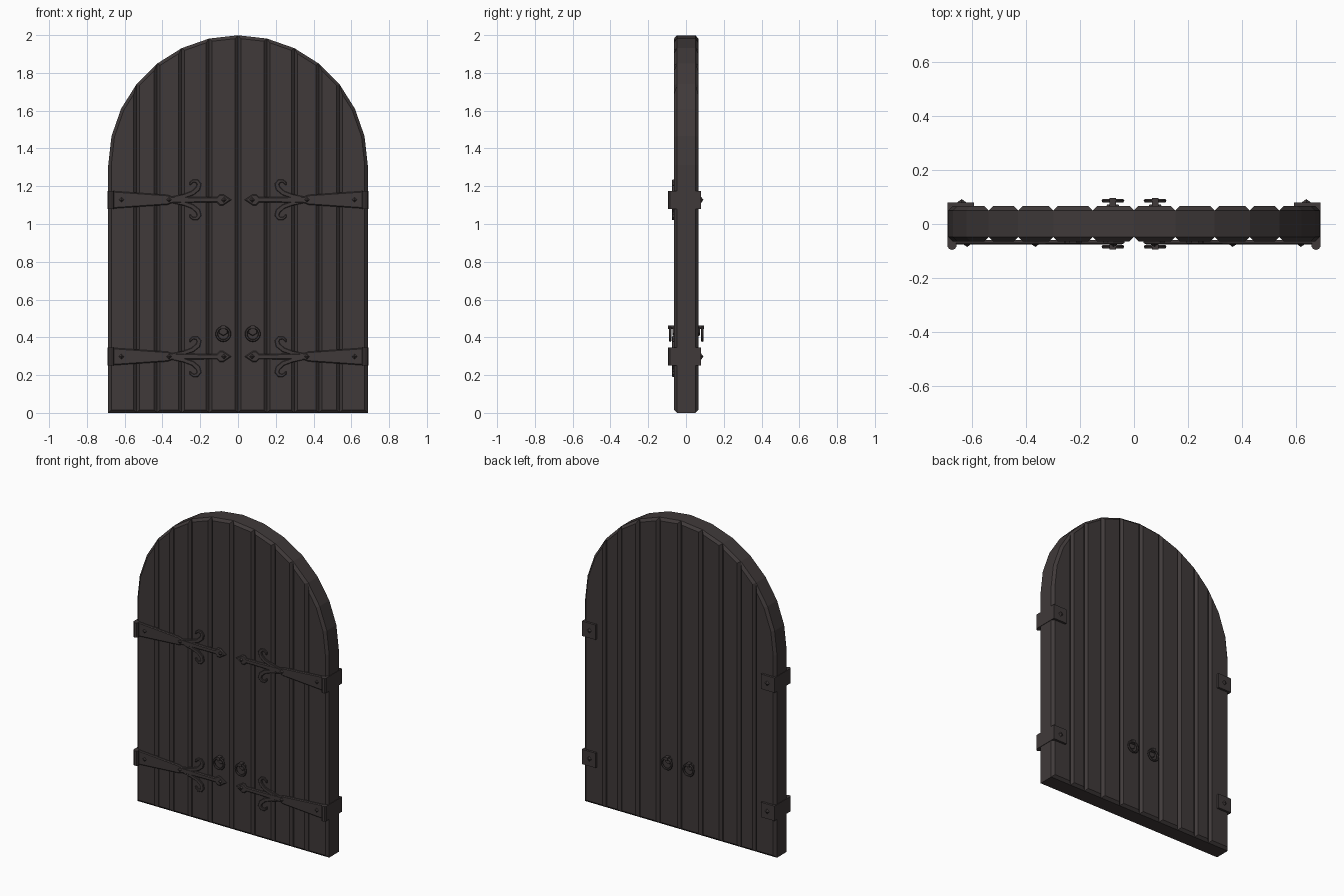
import bpy, bmesh, math
from mathutils import Matrix, Vector

if "Cube" in bpy.data.objects:
    bpy.data.objects.remove(bpy.data.objects["Cube"])

mat = bpy.data.materials.new("dark_brown")
mat.diffuse_color = (0.050, 0.041, 0.041, 1)
mat.use_nodes = True
mat.node_tree.nodes["Principled BSDF"].inputs["Base Color"].default_value = mat.diffuse_color

FRONT, BACK = -0.064, 0.066      # door faces
R, SPRING = 0.687, 1.312         # arch radius and spring height


def finish(name, bm):
    bmesh.ops.recalc_face_normals(bm, faces=bm.faces[:])
    me = bpy.data.meshes.new(name)
    bm.to_mesh(me)
    bm.free()
    me.materials.append(mat)
    ob = bpy.data.objects.new(name, me)
    bpy.context.collection.objects.link(ob)
    return ob


def prism(name, pts, y0, y1, bevel=0.0, both=False):
    """Outline in x/z extruded from y0 to y1, chamfered on front (and back)."""
    bm = bmesh.new()
    a = [bm.verts.new((x, y0, z)) for x, z in pts]
    b = [bm.verts.new((x, y1, z)) for x, z in pts]
    n = len(pts)
    bm.faces.new(a)
    bm.faces.new(b[::-1])
    for i in range(n):
        j = (i + 1) % n
        bm.faces.new((a[i], b[i], b[j], a[j]))
    bmesh.ops.recalc_face_normals(bm, faces=bm.faces[:])
    if bevel:
        loops = [a, b] if both else [a]
        edges = [bm.edges.get((l[i], l[(i + 1) % n])) for l in loops for i in range(n)]
        bmesh.ops.bevel(bm, geom=edges, offset=bevel, offset_type='OFFSET',
                        segments=1, profile=0.5, affect='EDGES')
    return finish(name, bm)


def box(name, x0, x1, y0, y1, z0, z1):
    return prism(name, [(x0, z0), (x1, z0), (x1, z1), (x0, z1)], y0, y1)


def cone(name, loc, r1, r2, depth, sides, axis):
    bm = bmesh.new()
    rot = Vector((0, 0, 1)).rotation_difference(Vector(axis)).to_matrix().to_4x4()
    bmesh.ops.create_cone(bm, cap_ends=True, segments=sides, radius1=r1, radius2=r2,
                          depth=depth, matrix=Matrix.Translation(loc) @ rot)
    return finish(name, bm)


def ring(name, x, y, z, major, minor):
    bpy.ops.mesh.primitive_torus_add(location=(x, y, z), rotation=(math.pi / 2, 0, 0),
                                     major_radius=major, minor_radius=minor,
                                     major_segments=16, minor_segments=6)
    ob = bpy.context.object
    ob.name = name
    ob.data.materials.append(mat)
    bpy.ops.object.shade_smooth_by_angle()


# arch points of the right half, apex to spring line
arch = [(R * math.sin(k * math.pi / 14), SPRING + R * math.cos(k * math.pi / 14))
        for k in range(8)]

# half outline of a strap: distance from centre, half height
strap_half = [(0.69, 0.048), (0.372, 0.026), (0.352, 0.018), (0.18, 0.014),
              (0.112, 0.014), (0.097, 0.029), (0.078, 0.029)]
# scroll centre line: x, height, half width
scroll = [(0.345, 0.010, 0.008), (0.285, 0.020, 0.011), (0.240, 0.036, 0.012),
          (0.212, 0.060, 0.013), (0.206, 0.083, 0.012), (0.217, 0.098, 0.010),
          (0.236, 0.100, 0.008), (0.250, 0.090, 0.007), (0.254, 0.078, 0.003)]


def scroll_outline():
    left, right = [], []
    for i, (x, z, w) in enumerate(scroll):
        p, q = scroll[max(i - 1, 0)], scroll[min(i + 1, len(scroll) - 1)]
        d = Vector((q[0] - p[0], q[1] - p[1])).normalized()
        left.append((x - d.y * w, z + d.x * w))
        right.append((x + d.y * w, z - d.x * w))
    return left + right[::-1]


for s, side in ((-1, "left"), (1, "right")):
    # planks
    for k in range(5):
        if k < 4:
            top = [arch[k + 1], arch[k]]
        else:
            top = arch[:3:-1]
        pts = [(arch[k][0], 0), (top[0][0], 0)] + top
        prism(f"plank_{side}_{k}", [(s * x, z) for x, z in pts], FRONT, BACK, 0.016, True)

    for level, zc in (("lower", 0.298), ("upper", 1.128)):
        tag = f"{side}_{level}"
        # tapered strap with arrow tip
        pts = strap_half + [(0.035, 0)] + [(x, -z) for x, z in strap_half[::-1]]
        prism("strap_" + tag, [(s * x, zc + z) for x, z in pts], FRONT - 0.011, FRONT + 0.005, 0.005)
        # scrolls above and below the strap
        for v in (1, -1):
            prism("scroll_" + tag, [(s * x, zc + v * z) for x, z in scroll_outline()],
                  FRONT - 0.010, FRONT + 0.005, 0.003)
        # hinge knuckle, edge plate and back plate
        z0, z1 = zc - 0.048, zc + 0.048
        cone("hinge_knuckle_" + tag, (s * 0.673, -0.079, zc), 0.017, 0.017, 0.096, 10, (0, 0, 1))
        box("hinge_edge_plate_" + tag, s * 0.672, s * 0.69, -0.082, 0.080, z0, z1)
        box("hinge_back_plate_" + tag, s * 0.592, s * 0.69, BACK - 0.005, 0.080, z0, z1)
        # pyramid studs
        for x in (0.617, 0.365, 0.075):
            cone("stud_" + tag, (s * x, FRONT - 0.0155, zc), 0.015, 0, 0.011, 4, (0, -1, 0))
        cone("back_stud_" + tag, (s * 0.637, 0.0855, zc), 0.018, 0, 0.013, 4, (0, 1, 0))

    # ring pulls on both faces
    for d, face, name in ((-1, FRONT, "front"), (1, BACK, "back")):
        tag = f"{name}_{side}"
        x = s * 0.078
        cone("pull_plate_" + tag, (x, face + d * 0.003, 0.435), 0.028, 0.024, 0.008, 6, (0, d, 0))
        box("pull_staple_" + tag, x - 0.012, x + 0.012, face, face + d * 0.030, 0.443, 0.462)
        ring("pull_ring_" + tag, x, face + d * 0.020, 0.418, 0.035, 0.007)
